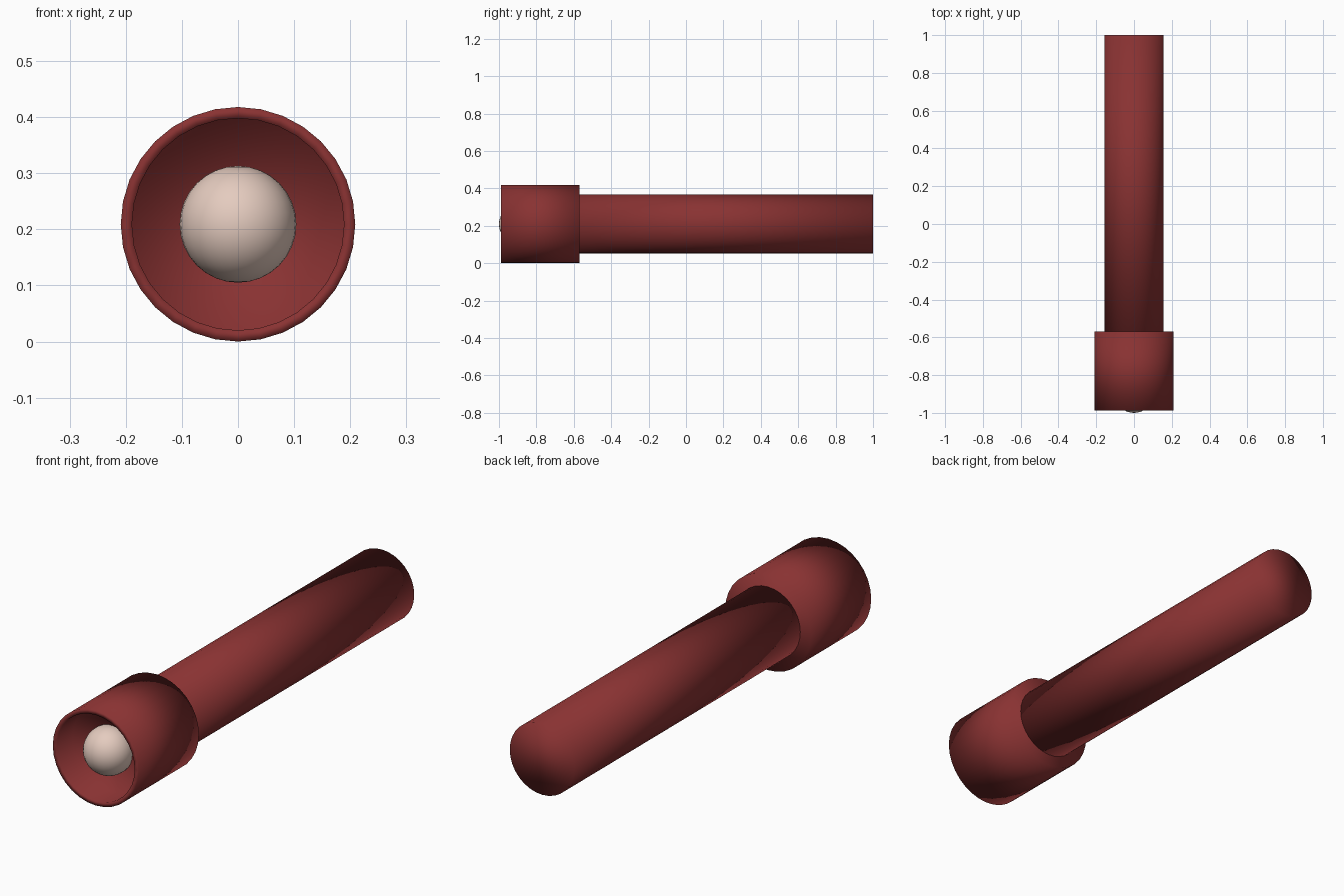
import bpy
import bmesh
import math
from mathutils import Matrix

if "Cube" in bpy.data.objects:
    bpy.data.objects.remove(bpy.data.objects["Cube"])

AXIS_Z = 0.209   # height of the torch's long axis
SIDES = 32


def material(name, rgb):
    m = bpy.data.materials.new(name)
    m.diffuse_color = (*rgb, 1.0)
    m.use_nodes = True
    m.node_tree.nodes["Principled BSDF"].inputs["Base Color"].default_value = m.diffuse_color
    return m


red = material("dark_red", (0.25, 0.032, 0.032))
cream = material("warm_cream", (0.78, 0.60, 0.52))


def finish(name, bm, mat):
    """Turn a bmesh into a smooth-shaded, single-colour object."""
    bmesh.ops.recalc_face_normals(bm, faces=bm.faces)
    for f in bm.faces:
        f.smooth = True
    mesh = bpy.data.meshes.new(name)
    bm.to_mesh(mesh)
    bm.free()
    mesh.materials.append(mat)
    obj = bpy.data.objects.new(name, mesh)
    bpy.context.collection.objects.link(obj)
    return obj


def turned(name, profile, mat):
    """Capped solid turned around the y axis from (radius, y) rings."""
    bm = bmesh.new()
    rings = []
    for r, y in profile:
        angles = [2 * math.pi * i / SIDES for i in range(SIDES)]
        rings.append([bm.verts.new((r * math.sin(a), y, AXIS_Z + r * math.cos(a)))
                      for a in angles])
    for a, b in zip(rings, rings[1:]):
        for i in range(SIDES):
            j = (i + 1) % SIDES
            bm.faces.new((a[i], a[j], b[j], b[i]))
    bm.faces.new(rings[0])
    bm.faces.new(rings[-1])
    return finish(name, bm, mat)


# Long plain handle, its front end tucked into the head
turned("handle", [(0.157, -0.59), (0.157, 1.0)], red)

# Wider head with a recessed front: back cap, barrel, rim, cavity wall, floor
turned("head", [(0.209, -0.57), (0.209, -0.988), (0.189, -0.988), (0.189, -0.88)], red)

# Round bulb seated in the recess
bm = bmesh.new()
bmesh.ops.create_uvsphere(bm, u_segments=32, v_segments=16, radius=0.104,
                          matrix=Matrix.Translation((0, -0.896, AXIS_Z)))
finish("bulb", bm, cream)
